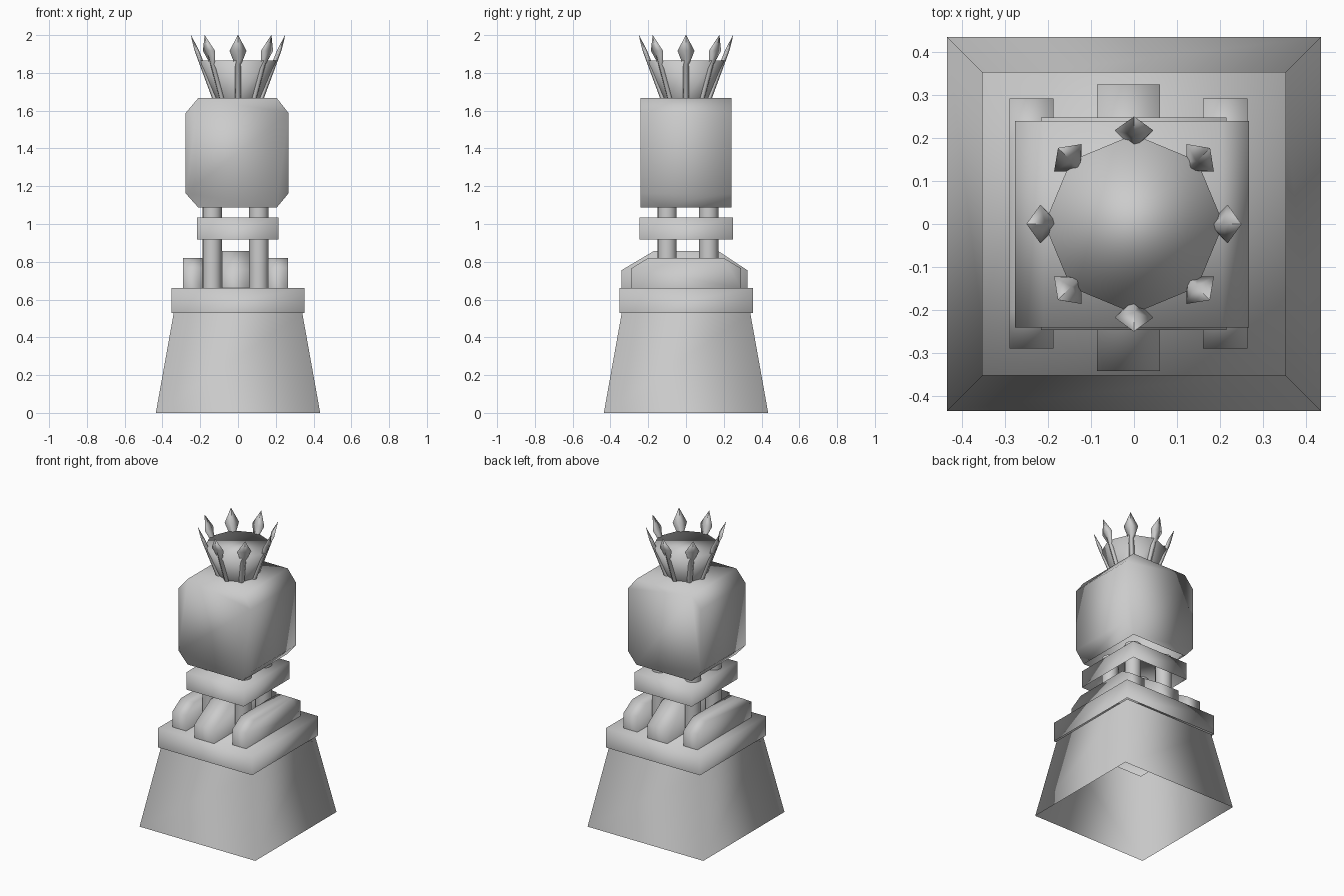
import bpy, bmesh
from math import cos, sin, pi
from mathutils import Vector, Matrix

cube = bpy.data.objects.get("Cube")
if cube:
    bpy.data.objects.remove(cube, do_unlink=True)

# One stone material for the whole statue
STONE = (0.6, 0.6, 0.6, 1)
stone = bpy.data.materials.new("grey stone")
stone.use_nodes = True
stone.diffuse_color = STONE
stone.node_tree.nodes["Principled BSDF"].inputs["Base Color"].default_value = STONE


def loft(name, rings, capped=True):
    """Skin closed rings of points; undersides stay open."""
    bm = bmesh.new()
    loops = [[bm.verts.new(p) for p in ring] for ring in rings]
    n = len(loops[0])
    for a, b in zip(loops, loops[1:]):
        for i in range(n):
            j = (i + 1) % n
            bm.faces.new((a[i], a[j], b[j], b[i]))
    caps = [bm.faces.new(loops[0]), bm.faces.new(loops[-1])]
    bmesh.ops.recalc_face_normals(bm, faces=bm.faces)
    hidden = [f for f in bm.faces if f.normal.z < -.99 or (f in caps and not capped)]
    bmesh.ops.delete(bm, geom=hidden, context='FACES_ONLY')
    for f in bm.faces:
        f.smooth = True
    mesh = bpy.data.meshes.new(name)
    bm.to_mesh(mesh)
    bm.free()
    mesh.materials.append(stone)
    bpy.context.collection.objects.link(bpy.data.objects.new(name, mesh))


def rect(x0, x1, y0, y1, z):
    return [(x0, y0, z), (x1, y0, z), (x1, y1, z), (x0, y1, z)]


def circle(x, y, z, r, n):
    return [(x + r * cos(2 * pi * i / n), y + r * sin(2 * pi * i / n), z) for i in range(n)]


# Tapered pedestal and its top slab
loft("pedestal", [rect(-.435, .435, -.435, .435, 0), rect(-.34, .34, -.34, .34, .53)], capped=False)
SLAB = (-.353, .353, -.352, .354)
loft("pedestal_slab", [rect(*SLAB, .528), rect(*SLAB, .66)])


# Three feet with sloping ends, lying front to back
def foot(name, x0, x1, front, back, shoulder, flat, top):
    profile = [(front, .66), (back, .66), (back, shoulder), (flat, top), (-flat, top), (front, shoulder)]
    loft(name, [[(x, y, z) for y, z in profile] for x in (x0, x1)])


foot("right_foot", -.29, -.187, -.29, .292, .765, .2, .82)
foot("middle_foot", -.086, .06, -.342, .325, .755, .17, .857)
foot("left_foot", .16, .264, -.29, .292, .765, .2, .82)

# Four round legs passing through the waist plate
for side, x in (("right", -.137), ("left", .11)):
    for end, y in (("front", -.1), ("back", .12)):
        loft(f"{end}_{side}_leg", [circle(x, y, z, .051, 16) for z in (.66, 1.1)], capped=False)

WAIST = (-.216, .215, -.246, .248)
loft("waist_plate", [rect(*WAIST, .917), rect(*WAIST, 1.034)])

# Head block with chamfered long edges
outline = [(-.21, 1.087), (.205, 1.087), (.267, 1.162), (.267, 1.588),
           (.205, 1.667), (-.21, 1.667), (-.277, 1.588), (-.277, 1.162)]
loft("head", [[(x, y, z) for x, z in outline] for y in (-.241, .24)])

# Flared eight-sided crown
loft("crown_cup", [circle(0, 0, 1.665, .12, 8), circle(0, 0, 1.866, .208, 8)])

# Eight leaning spikes, each a slim stem widening to a diamond tip
SECTIONS = ((1.665, .017, .015), (1.845, .017, .013), (1.917, .045, .012), (2.0, .001, .001))
for k in range(8):
    spin = Matrix.Rotation(k * pi / 4, 3, 'Z')
    rings = []
    for z, wide, thick in SECTIONS:
        centre = Vector((.122 + (z - 1.665) * .38, 0, z))
        rings.append([spin @ (centre + Vector(p)) for p in
                      ((0, wide, 0), (-thick, 0, 0), (0, -wide, 0), (thick, 0, 0))])
    loft(f"crown_spike_{k + 1}", rings)
